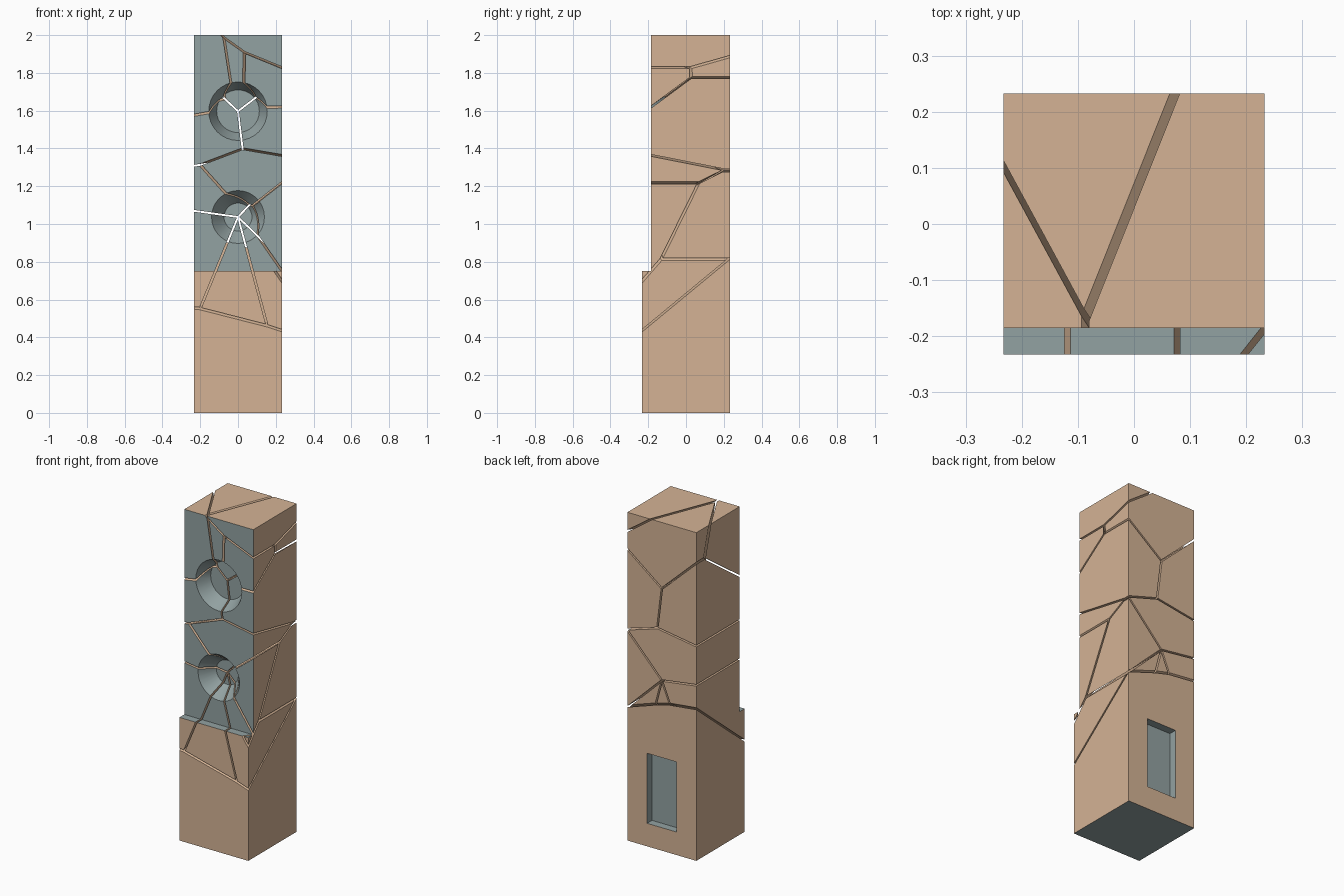
import bpy, bmesh, math
from mathutils import Vector, Matrix

if "Cube" in bpy.data.objects:
    bpy.data.objects.remove(bpy.data.objects["Cube"])

W, H = 0.2325, 2.0            # half width, height
PANEL_Y, CONE_Y = -0.185, -0.102
GAP = 0.005                   # half of the crack width
DRIVERS = {"upper": (1.597, 0.155, 0.113), "lower": (1.037, 0.14, 0.074)}


def material(name, rgb):
    m = bpy.data.materials.new(name)
    m.diffuse_color = (*rgb, 1)
    m.use_nodes = True
    m.node_tree.nodes["Principled BSDF"].inputs["Base Color"].default_value = m.diffuse_color
    return m


MATS = [material("tan_wood", (0.66, 0.45, 0.30)), material("grey_panel", (0.29, 0.36, 0.36))]


def make_object(name, bm, index=None):
    bmesh.ops.recalc_face_normals(bm, faces=bm.faces[:])
    if index is not None:
        for f in bm.faces:
            f.material_index = index
    me = bpy.data.meshes.new(name)
    bm.to_mesh(me)
    bm.free()
    for m in MATS:
        me.materials.append(m)
    ob = bpy.data.objects.new(name, me)
    bpy.context.collection.objects.link(ob)
    return ob


def box_bm(lo, hi):
    bm = bmesh.new()
    lo, hi = Vector(lo), Vector(hi)
    mat = Matrix.Translation((lo + hi) / 2) @ Matrix.Diagonal((*(hi - lo), 1))
    bmesh.ops.create_cube(bm, size=1, matrix=mat)
    return bm


def cone_bm(z, r_out, r_in):
    # frustum running a little past the front panel
    depth, extra = CONE_Y - PANEL_Y, 0.02
    bm = bmesh.new()
    mat = Matrix.Translation((0, (PANEL_Y - extra + CONE_Y) / 2, z)) @ Matrix.Rotation(-math.pi / 2, 4, "X")
    bmesh.ops.create_cone(bm, cap_ends=True, segments=32, radius1=r_out + (r_out - r_in) * extra / depth,
                          radius2=r_in, depth=depth + extra, matrix=mat)
    return bm


# cutters: front recess, back socket, two driver cones
cutters = [
    make_object("front_recess_cutter", box_bm((-0.4, -0.4, 0.75), (0.4, PANEL_Y, 2.2)), 1),
    make_object("back_socket_cutter", box_bm((-0.1, 0.185, 0.14), (0.1, 0.4, 0.567)), 1),
]
for key, dims in DRIVERS.items():
    cutters.append(make_object(key + "_driver_cutter", cone_bm(*dims), 1))
for c in cutters:
    c.hide_render = True


def on_ring(key, degrees, inner):
    z, r_out, r_in = DRIVERS[key]
    r, a = (r_in if inner else r_out), math.radians(degrees)
    return Vector((r * math.cos(a), CONE_Y if inner else PANEL_Y, z + r * math.sin(a)))


# centres of the shattered fragments
seeds = [Vector((-0.1, W, 0.567)), Vector((W, PANEL_Y, H))]
seeds += [on_ring("upper", a, True) for a in (-2.5, 77.5, 196.5)]
seeds += [on_ring("upper", a, False) for a in (146, 44)]
seeds += [on_ring("lower", a, True) for a in (120, 224, 271, 299, 333)]
seeds += [on_ring("lower", a, False) for a in (73, 3)]

# fragments: cabinet block clipped halfway to every other centre, then carved
for i, s in enumerate(seeds):
    bm = box_bm((-W, -W, 0), (W, W, H))
    for t in seeds:
        if t is s:
            continue
        n = (t - s).normalized()
        bmesh.ops.bisect_plane(bm, geom=bm.verts[:] + bm.edges[:] + bm.faces[:], dist=1e-6,
                               plane_co=(s + t) / 2 - n * GAP, plane_no=n, clear_outer=True)
        rim = [e for e in bm.edges if e.is_boundary]
        if rim:
            bmesh.ops.holes_fill(bm, edges=rim, sides=0)
    if len(bm.faces) < 4:
        bm.free()
        continue
    bmesh.ops.remove_doubles(bm, verts=bm.verts[:], dist=1e-5)
    for f in bm.faces:
        f.material_index = 1 if max(v.co.z for v in f.verts) < 1e-4 else 0
    ob = make_object("cabinet_fragment_%02d" % (i + 1), bm)
    bpy.context.view_layer.objects.active = ob
    for c in cutters:
        mod = ob.modifiers.new("carve", "BOOLEAN")
        mod.operation, mod.solver, mod.object = "DIFFERENCE", "EXACT", c
        bpy.ops.object.modifier_apply(modifier=mod.name)
    bpy.ops.object.select_all(action="DESELECT")
    ob.select_set(True)
    bpy.ops.object.shade_smooth_by_angle(angle=math.radians(25))

for c in cutters:
    bpy.data.objects.remove(c)
